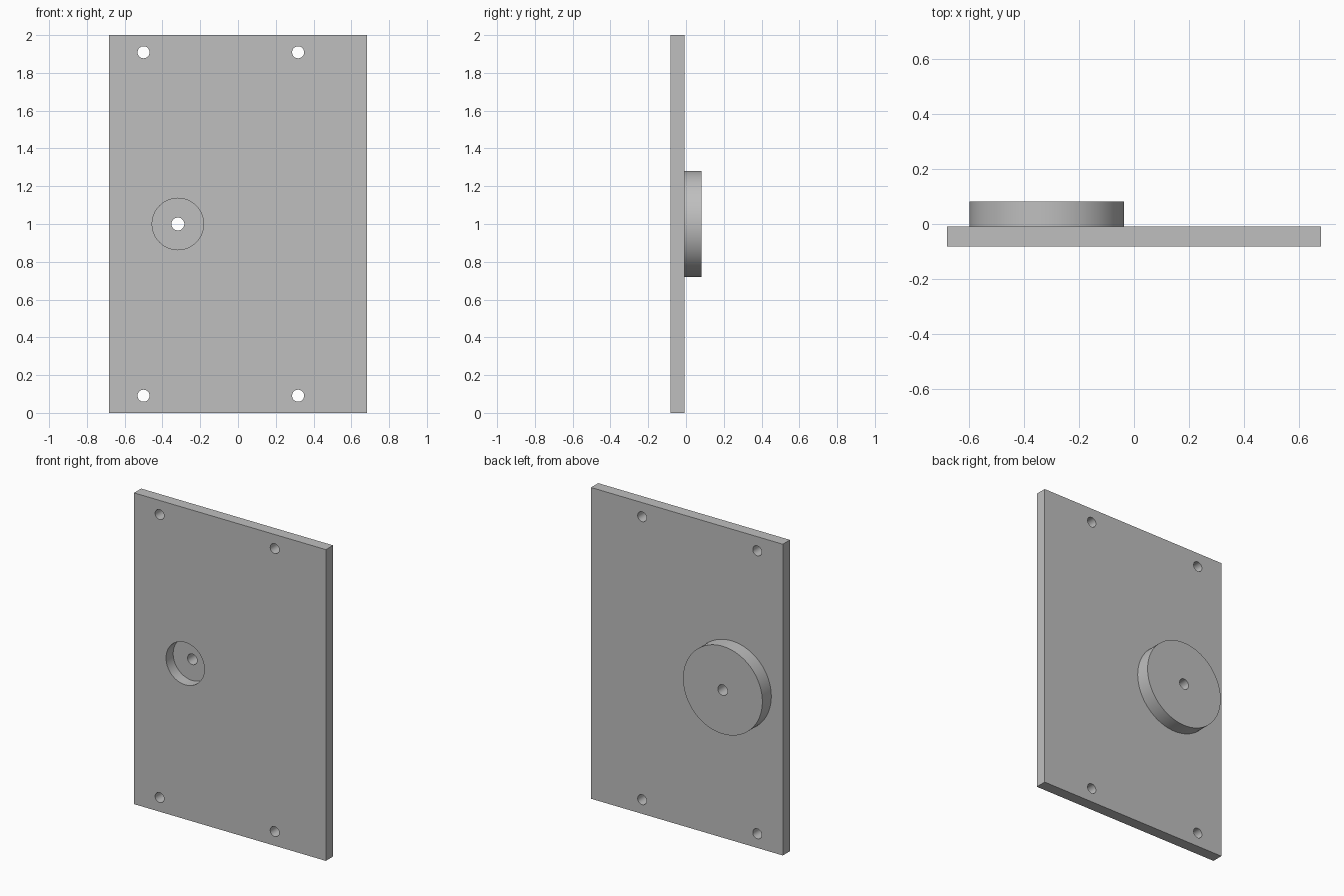
import bpy
import math

cube = bpy.data.objects.get("Cube")
if cube:
    bpy.data.objects.remove(cube, do_unlink=True)

U = 1 / 110                      # one design unit
FRONT, SEAM, BACK = -9 * U, -U, 9 * U
HUB_X, HUB_Z = -35 * U, 110 * U

grey = bpy.data.materials.new("plain_grey")
grey.use_nodes = True
colour = (0.52, 0.52, 0.52, 1)
grey.diffuse_color = colour
grey.node_tree.nodes["Principled BSDF"].inputs["Base Color"].default_value = colour


def cylinder(name, x, z, radius, y0, y1, sides=64):
    """Cylinder along y from y0 to y1."""
    bpy.ops.mesh.primitive_cylinder_add(
        vertices=sides, radius=radius, depth=y1 - y0,
        location=(x, (y0 + y1) / 2, z), rotation=(math.pi / 2, 0, 0))
    obj = bpy.context.object
    obj.name = name
    obj.data.materials.append(grey)
    return obj


def drill(target, x, z, radius):
    """Cut a round hole through the target along y."""
    cutter = cylinder("hole_cutter", x, z, radius, -0.3, 0.3)
    cutter.hide_render = True
    mod = target.modifiers.new("hole", "BOOLEAN")
    mod.operation = "DIFFERENCE"
    mod.solver = "EXACT"
    mod.object = cutter
    bpy.context.view_layer.objects.active = target
    bpy.ops.object.modifier_apply(modifier=mod.name)
    bpy.data.objects.remove(cutter, do_unlink=True)


def shade(obj):
    bpy.ops.object.select_all(action="DESELECT")
    obj.select_set(True)
    bpy.context.view_layer.objects.active = obj
    bpy.ops.object.shade_smooth_by_angle(angle=math.radians(30))


# Mounting plate with four corner holes and the round front recess
bpy.ops.mesh.primitive_cube_add(size=1, location=(0, (FRONT + SEAM) / 2, 1))
plate = bpy.context.object
plate.name = "mounting_plate"
plate.scale = (150 * U, SEAM - FRONT, 220 * U)
bpy.ops.object.transform_apply(location=False, rotation=False, scale=True)
plate.data.materials.append(grey)
for x in (-55 * U, 35 * U):
    for z in (10 * U, 210 * U):
        drill(plate, x, z, 3.5 * U)
drill(plate, HUB_X, HUB_Z, 15 * U)
shade(plate)

# Round boss on the back; its front face is the floor of the recess
boss = cylinder("back_boss", HUB_X, HUB_Z, 31 * U, SEAM, BACK, 128)
drill(boss, HUB_X, HUB_Z, 3.75 * U)
shade(boss)
